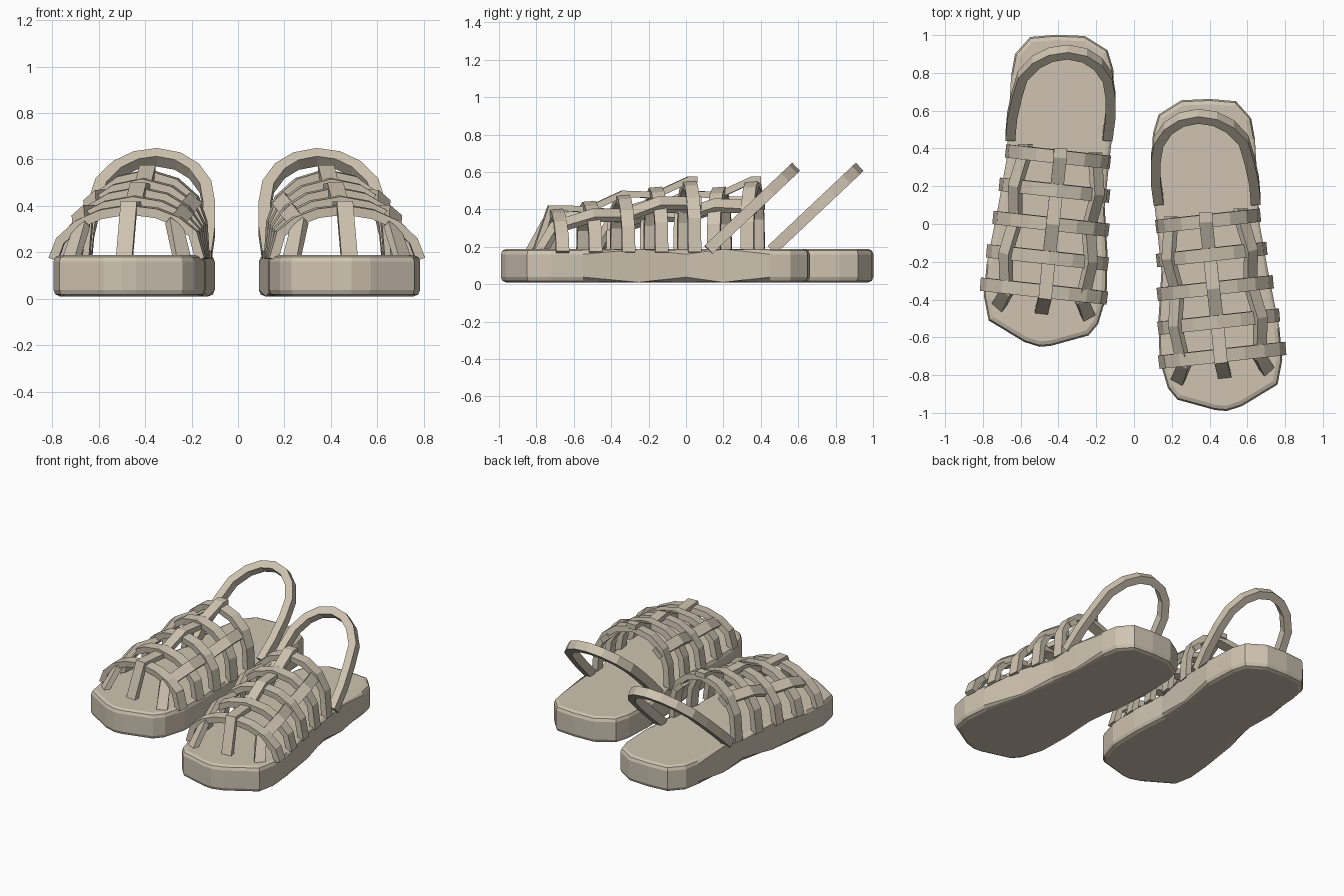
import bpy, bmesh
from mathutils import Vector

cube = bpy.data.objects.get("Cube")
if cube:
    bpy.data.objects.remove(cube)

tan = bpy.data.materials.new("tan_leather")
tan.use_nodes = True
colour = (0.62, 0.55, 0.44, 1)
tan.diffuse_color = colour
tan.node_tree.nodes["Principled BSDF"].inputs["Base Color"].default_value = colour


def finish(bm, name, side):
    """Place a part on the left sandal, or mirror it onto the right one."""
    if side == "right":
        for v in bm.verts:
            v.co = Vector((-v.co.x - 0.01, v.co.y + 0.34, v.co.z))
    bmesh.ops.recalc_face_normals(bm, faces=bm.faces)
    mesh = bpy.data.meshes.new(name)
    bm.to_mesh(mesh)
    bm.free()
    mesh.materials.append(tan)
    obj = bpy.data.objects.new(f"{side}_{name}", mesh)
    bpy.context.collection.objects.link(obj)


def strap(name, side, points, across, width, thick):
    """Sweep a rectangular band along a path; across is its width direction."""
    pts = [Vector(p) for p in points]
    across = Vector(across)
    bm = bmesh.new()
    rings = []
    for i, p in enumerate(pts):
        tangent = (pts[min(i + 1, len(pts) - 1)] - pts[max(i - 1, 0)]).normalized()
        w = (across - tangent * across.dot(tangent)).normalized()
        n = tangent.cross(w)
        rings.append([bm.verts.new(p + w * a * width / 2 + n * b * thick / 2)
                      for a, b in ((-1, -1), (1, -1), (1, 1), (-1, 1))])
    for r, s in zip(rings, rings[1:]):
        for k in range(4):
            m = (k + 1) % 4
            bm.faces.new((r[k], r[m], s[m], s[k]))
    bm.faces.new(rings[0])
    bm.faces.new(rings[-1])
    finish(bm, name, side)


# Sole outline, counter-clockwise from the toe tip
OUTLINE = [(0.49, -0.99), (0.57, -0.965), (0.76, -0.85), (0.785, -0.72),
           (0.77, -0.55), (0.71, -0.25), (0.665, 0), (0.655, 0.2),
           (0.64, 0.45), (0.62, 0.56), (0.54, 0.65), (0.4, 0.662),
           (0.25, 0.655), (0.13, 0.58), (0.1, 0.48), (0.09, 0.25),
           (0.12, 0), (0.145, -0.25), (0.13, -0.5), (0.135, -0.72),
           (0.18, -0.87), (0.23, -0.93), (0.43, -0.985)]
SOLE_TOP, SOLE_BOTTOM = 0.188, 0.01


def sole(side):
    bm = bmesh.new()
    base = bm.faces.new([bm.verts.new((x, y, SOLE_BOTTOM)) for x, y in OUTLINE])
    top = bmesh.ops.extrude_face_region(bm, geom=[base])["geom"]
    for v in top:
        if isinstance(v, bmesh.types.BMVert):
            v.co.z = SOLE_TOP
    rims = [e for e in bm.edges if abs(e.verts[0].co.z - e.verts[1].co.z) < 0.01]
    bmesh.ops.bevel(bm, geom=rims, offset=0.028, segments=2, profile=0.5,
                    affect="EDGES")
    finish(bm, "sole", side)


# Arch profiles (x, z) of the foremost and rearmost cross straps
FRONT = [(0.15, 0.17), (0.18, 0.28), (0.25, 0.335), (0.34, 0.37), (0.46, 0.385),
         (0.58, 0.365), (0.68, 0.32), (0.755, 0.25), (0.785, 0.17)]
REAR = [(0.135, 0.17), (0.145, 0.33), (0.18, 0.43), (0.26, 0.5), (0.38, 0.537),
        (0.5, 0.51), (0.58, 0.45), (0.635, 0.35), (0.65, 0.17)]
ROWS = 5
TILT = 0.11


def arch_point(row, i):
    t = row / (ROWS - 1)
    x, z = Vector(FRONT[i]).lerp(Vector(REAR[i]), t)
    return Vector((x, -0.70 + 0.72 * t + TILT * (x - 0.42), z))


def upper(side):
    # Cross straps over the foot
    for row in range(ROWS):
        strap(f"cross_strap_{row + 1}", side,
              [arch_point(row, i) for i in range(len(FRONT))],
              (-TILT, 1, 0.08), 0.07, 0.04)
    # Lengthwise straps, woven over and under, ending in a leg at the toe
    for k, (name, i, foot_x) in enumerate((("inner", 2, 0.23), ("middle", 4, 0.48),
                                           ("outer", 6, 0.71))):
        across = arch_point(2, i + 1) - arch_point(2, i - 1)
        out = Vector((-across.z, 0, across.x)).normalized()
        path = [Vector((foot_x, -0.81 + TILT * (foot_x - 0.42), 0.17))]
        for row in range(ROWS):
            sign = 1 if (row + k) % 2 else -1
            path.append(arch_point(row, i) + out * 0.022 * sign)
        path[1].y -= 0.03
        path.append(path[-1] + Vector((0, 0.045, 0)))
        strap(f"{name}_long_strap", side, path, across, 0.07, 0.035)


# Heel strap: x position and fraction of the slanted rise
HEEL = [(0.13, 0), (0.115, 0.25), (0.115, 0.5), (0.13, 0.7), (0.18, 0.86),
        (0.25, 0.96), (0.34, 1), (0.43, 0.97), (0.51, 0.88), (0.58, 0.72),
        (0.61, 0.5), (0.635, 0.25), (0.645, 0)]


def heel_strap(side):
    path = [(x, 0.12 + 0.45 * s, 0.185 + 0.425 * s) for x, s in HEEL]
    strap("heel_strap", side, path, (0, -0.69, 0.73), 0.06, 0.052)


for side in ("left", "right"):
    sole(side)
    upper(side)
    heel_strap(side)
